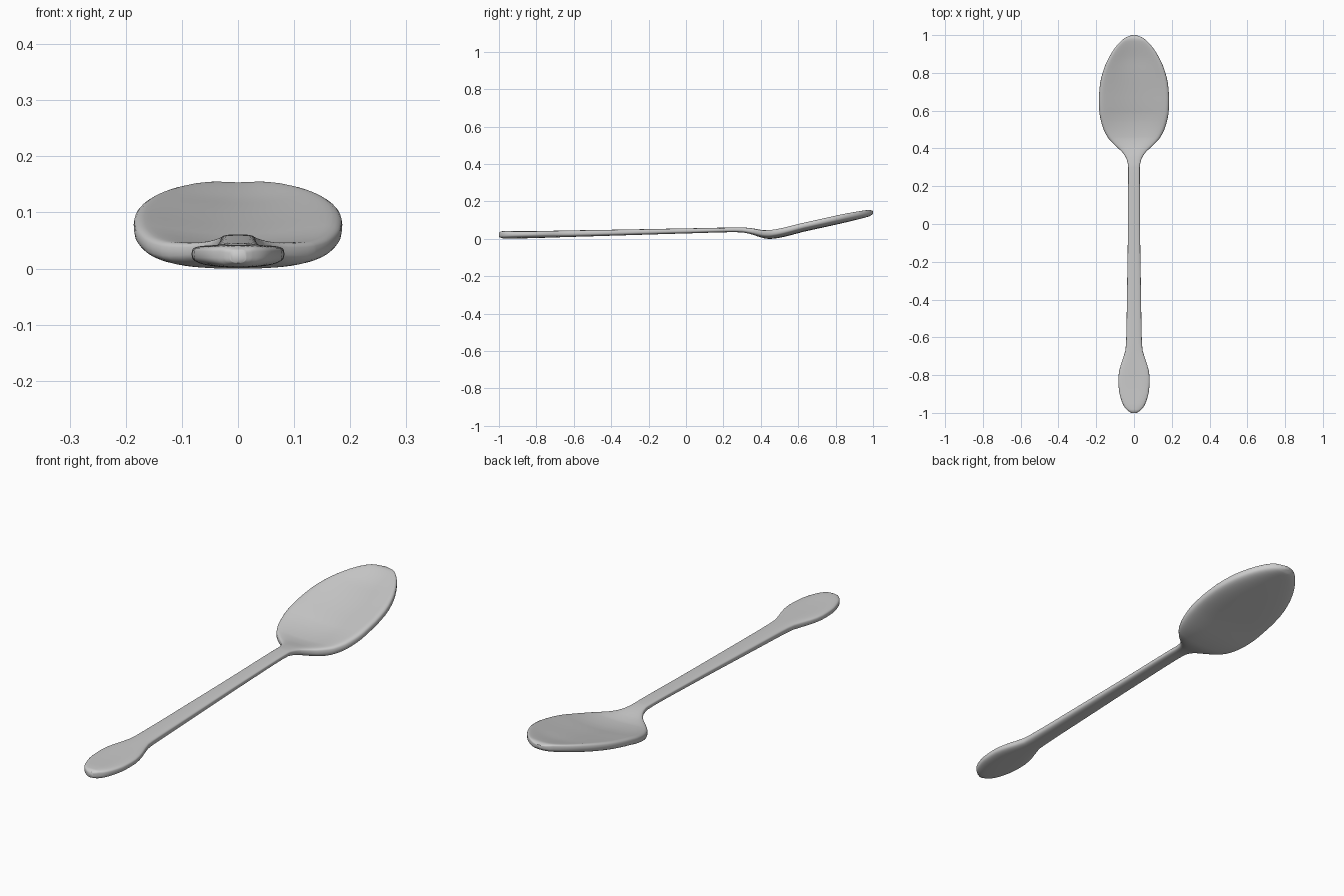
import bpy, bmesh, math

if "Cube" in bpy.data.objects:
    bpy.data.objects.remove(bpy.data.objects["Cube"])

# Stations along the spoon: y, half width
WIDTH = [(-1, .014), (-.993, .026), (-.97, .05), (-.93, .068), (-.88, .08), (-.82, .083),
         (-.77, .077), (-.71, .058), (-.66, .044), (-.6, .041), (-.3, .036), (0, .032),
         (.3, .031), (.34, .038), (.38, .062), (.42, .105), (.46, .14), (.52, .168),
         (.6, .184), (.66, .186), (.74, .18), (.82, .16), (.89, .128), (.94, .095),
         (.98, .055), (.994, .03), (1, .01)]
# Side silhouette: y, z
TOP = [(-1, .034), (-.985, .041), (-.95, .043), (-.66, .045), (0, .056), (.3, .061),
       (.34, .058), (.4, .051), (.44, .054), (.65, .1), (.93, .156), (.975, .16), (1, .15)]
BOTTOM = [(-1, .01), (-.98, .003), (-.95, .002), (-.6, .011), (0, .029), (.28, .036),
          (.34, .027), (.4, .008), (.44, .0), (.65, .043), (.95, .112), (.985, .123), (1, .135)]
# Depth of the hollow on the upper face
DISH = [(-1, 0), (-.85, .003), (-.6, 0), (.37, 0), (.46, .014), (.6, .026), (.85, .024),
        (.96, .01), (1, 0)]


def curve(pts):
    """Monotone cubic through the points."""
    m = [(b[1] - a[1]) / (b[0] - a[0]) for a, b in zip(pts, pts[1:])]
    t = [m[0]] + [2 * a * b / (a + b) if a * b > 0 else 0 for a, b in zip(m, m[1:])] + [m[-1]]

    def f(x):
        i = 0
        while i < len(pts) - 2 and x > pts[i + 1][0]:
            i += 1
        (x0, a), (x1, b) = pts[i], pts[i + 1]
        h = x1 - x0
        s = (x - x0) / h
        return (a * (1 + 2 * s) * (1 - s) ** 2 + t[i] * h * s * (1 - s) ** 2
                + b * s * s * (3 - 2 * s) + t[i + 1] * h * s * s * (s - 1))
    return f


def spow(v, p):
    return math.copysign(abs(v) ** p, v)


width, top, bottom, dish = map(curve, (WIDTH, TOP, BOTTOM, DISH))
SEG = 48
ys = [-math.cos(math.pi * i / 60) for i in range(61)]
ys = sorted(set(round(y, 4) for y in ys + [.3 + .02 * i for i in range(16)]
                + [s * v for s in (-1, 1) for v in (.999, .9965, .993, .985)]))

# Loft the whole spoon from rounded, dished cross sections
bm = bmesh.new()
rings = []
for y in ys:
    w, zt, zb, d = width(y), top(y), bottom(y), dish(y)
    mid = zb + (zt - zb) * .55
    ring = []
    for k in range(SEG):
        a = 2 * math.pi * k / SEG
        c, s = spow(math.cos(a), .75), math.sin(a)
        if s >= 0:
            z = mid + (zt - mid) * spow(s, .5) - d * max(0, 1 - (c / .93) ** 2)
        else:
            z = mid + (mid - zb) * spow(s, .7)
        ring.append(bm.verts.new((w * c, y, z)))
    rings.append(ring)
for r, q in zip(rings, rings[1:]):
    for k in range(SEG):
        j = (k + 1) % SEG
        bm.faces.new((r[k], r[j], q[j], q[k]))
bm.faces.new(rings[0])
bm.faces.new(rings[-1])
bmesh.ops.recalc_face_normals(bm, faces=bm.faces)
for f in bm.faces:
    f.smooth = True
mesh = bpy.data.meshes.new("spoon")
bm.to_mesh(mesh)
bm.free()
spoon = bpy.data.objects.new("spoon", mesh)
bpy.context.collection.objects.link(spoon)
